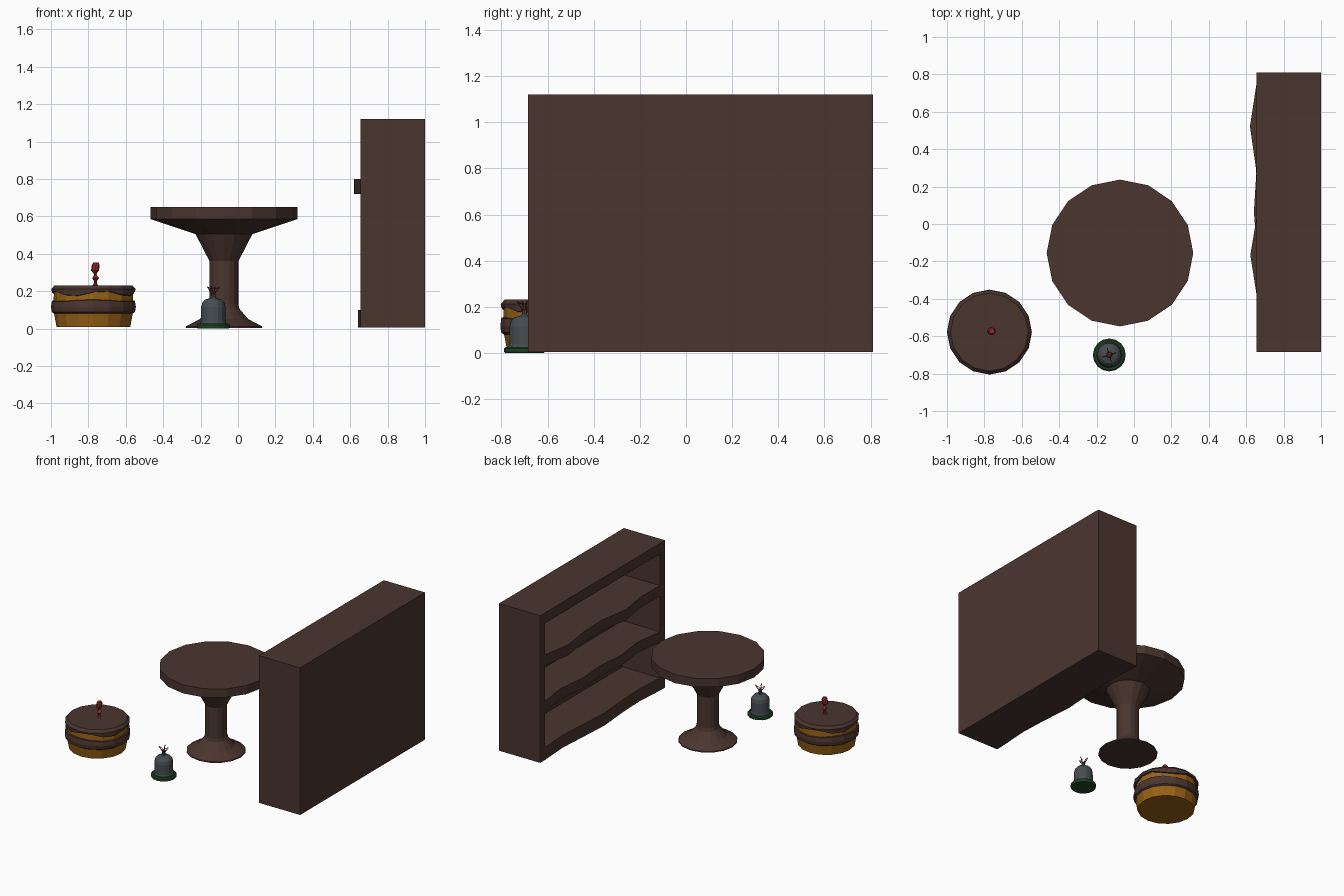
import bpy, bmesh, math
from mathutils import Vector

if "Cube" in bpy.data.objects:
    bpy.data.objects.remove(bpy.data.objects["Cube"])


def material(name, rgb):
    m = bpy.data.materials.new(name)
    m.use_nodes = True
    m.diffuse_color = (*rgb, 1)
    m.node_tree.nodes["Principled BSDF"].inputs["Base Color"].default_value = (*rgb, 1)
    return m


BROWN = material("dark wood", (0.069, 0.036, 0.028))
GOLD = material("golden sponge", (0.32, 0.12, 0.008))
GREY = material("bell grey", (0.06, 0.073, 0.08))
GREEN = material("base green", (0.014, 0.058, 0.016))
RED = material("candle red", (0.3, 0.025, 0.025))
MAROON = material("wire maroon", (0.11, 0.02, 0.02))


def finish(bm, name, mat, loc=(0, 0, 0)):
    bmesh.ops.recalc_face_normals(bm, faces=bm.faces)
    me = bpy.data.meshes.new(name)
    bm.to_mesh(me)
    bm.free()
    me.materials.append(mat)
    ob = bpy.data.objects.new(name, me)
    ob.location = loc
    bpy.context.collection.objects.link(ob)
    return ob


def lathe(name, profile, mat, loc, sides=16, wave=None):
    """Turn (radius, z) points; wave(ring, angle) shifts a point in z."""
    bm = bmesh.new()
    rings = []
    for k, (r, z) in enumerate(profile):
        ring = []
        for i in range(sides):
            a = math.tau * i / sides
            dz = wave(k, a) if wave else 0
            ring.append(bm.verts.new((r * math.cos(a), r * math.sin(a), z + dz)))
        rings.append(ring)
    for low, high in zip(rings, rings[1:]):
        for i in range(sides):
            j = (i + 1) % sides
            bm.faces.new((low[i], low[j], high[j], high[i]))
    bm.faces.new(rings[0][::-1])
    bm.faces.new(rings[-1])
    return finish(bm, name, mat, loc)


def slab(name, outline, z0, z1, mat):
    """Extrude an xy outline from z0 to z1."""
    bm = bmesh.new()
    face = bm.faces.new([bm.verts.new((x, y, z0)) for x, y in outline])
    up = bmesh.ops.extrude_face_region(bm, geom=[face])["geom"]
    bmesh.ops.translate(bm, vec=(0, 0, z1 - z0),
                        verts=[v for v in up if isinstance(v, bmesh.types.BMVert)])
    return finish(bm, name, mat)


def box(name, x0, x1, y0, y1, z0, z1, mat):
    return slab(name, [(x0, y0), (x1, y0), (x1, y1), (x0, y1)], z0, z1, mat)


def rod(name, points, radii, mat, loc, sides=6):
    """Tube through points, flat ended."""
    bm = bmesh.new()
    rings = []
    for k, p in enumerate(points):
        d = Vector(points[min(k + 1, len(points) - 1)]) - Vector(points[max(k - 1, 0)])
        q = d.to_track_quat('Z', 'Y')
        rings.append([bm.verts.new(Vector(p) + q @ Vector((
            radii[k] * math.cos(math.tau * i / sides),
            radii[k] * math.sin(math.tau * i / sides), 0))) for i in range(sides)])
    for low, high in zip(rings, rings[1:]):
        for i in range(sides):
            j = (i + 1) % sides
            bm.faces.new((low[i], low[j], high[j], high[i]))
    bm.faces.new(rings[0][::-1])
    bm.faces.new(rings[-1])
    return finish(bm, name, mat, loc)


# Bookcase: frame, back and three boards with uneven front edges
X0, X1, Y0, Y1, Z0, Z1 = 0.655, 1.0, -0.685, 0.81, 0.005, 1.12
T = 0.06
box("bookcase_back", 0.97, X1, Y0, Y1, Z0, Z1, BROWN)
box("bookcase_top", X0, 0.97, Y0, Y1, Z1 - 0.08, Z1, BROWN)
box("bookcase_front_end", X0, 0.97, Y0, Y0 + T, Z0, Z1 - 0.08, BROWN)
box("bookcase_rear_end", X0, 0.97, Y1 - T, Y1, Z0, Z1 - 0.08, BROWN)
boards = {
    "bottom_shelf": (Z0, 0.10, (0, 0.015, 0.0, -0.014, 0.005, 0.015, 0)),
    "middle_shelf": (0.37, 0.45, (0, 0.03, 0.005, 0.02, 0.0, 0.03, 0)),
    "top_shelf": (0.72, 0.80, (0, -0.035, -0.002, 0.005, -0.033, 0.003, 0)),
}
inner0, inner1 = Y0 + T, Y1 - T
for name, (z0, z1, offsets) in boards.items():
    n = len(offsets) - 1
    edge = [(X0 + dx, inner1 + (inner0 - inner1) * i / n) for i, dx in enumerate(offsets)]
    slab(name, edge + [(0.97, inner0), (0.97, inner1)], z0, z1, BROWN)

# Round pedestal table
lathe("pedestal_table",
      [(0.205, 0.004), (0.203, 0.012), (0.13, 0.05), (0.083, 0.105), (0.077, 0.13),
       (0.077, 0.36), (0.152, 0.505), (0.392, 0.585), (0.392, 0.65)],
      BROWN, (-0.075, -0.155, 0))

# Layered cake with icing and a candle
CAKE = (-0.773, -0.578, 0)
lathe("cake_sponge", [(0.197, 0.008), (0.212, 0.09), (0.213, 0.15), (0.211, 0.2)],
      GOLD, CAKE)
lathe("cake_filling", [(0.21, 0.08), (0.222, 0.088), (0.227, 0.115), (0.222, 0.148), (0.208, 0.152)],
      BROWN, CAKE, wave=lambda k, a: 0.005 * math.sin(3 * a) if k in (3, 4) else 0)
lathe("cake_icing", [(0.21, 0.186), (0.222, 0.188), (0.225, 0.212), (0.208, 0.231)],
      BROWN, CAKE, wave=lambda k, a: 0.014 * math.sin(4 * a + 0.6) if k < 2 else 0)
rod("cake_candle", [(0, 0, 0.225), (0.002, 0, 0.27), (-0.002, 0, 0.31), (0.003, 0, 0.34), (0.004, 0, 0.353)],
    [0.02, 0.019, 0.021, 0.021, 0.014], RED, (-0.763, -0.573, 0), 8)

# Small bell on a green base
BELL = (-0.132, -0.7, 0)
lathe("bell_base", [(0.084, 0.0), (0.088, 0.006), (0.088, 0.02), (0.08, 0.027)], GREEN, BELL)
bell = lathe("bell_dome",
             [(0.07, 0.025), (0.066, 0.04), (0.065, 0.115), (0.059, 0.138),
              (0.045, 0.154), (0.02, 0.162)], GREY, BELL)
lathe("bell_stem", [(0.018, 0.16), (0.011, 0.168), (0.011, 0.182), (0.014, 0.186)], GREY, BELL, 8)
lathe("bell_bead", [(0.006, 0.184), (0.013, 0.19), (0.013, 0.196), (0.005, 0.202)], RED, BELL, 8)

# Wire prongs bending outward and back in
for i in range(4):
    a = math.tau * (i + 0.2) / 4
    c, s = math.cos(a), math.sin(a)
    path = [(r * c, r * s, z) for r, z in ((0.004, 0.185), (0.022, 0.205), (0.036, 0.224), (0.012, 0.212))]
    rod(f"bell_prong_{i + 1}", path, [0.003] * 4, MAROON, BELL, 5)
